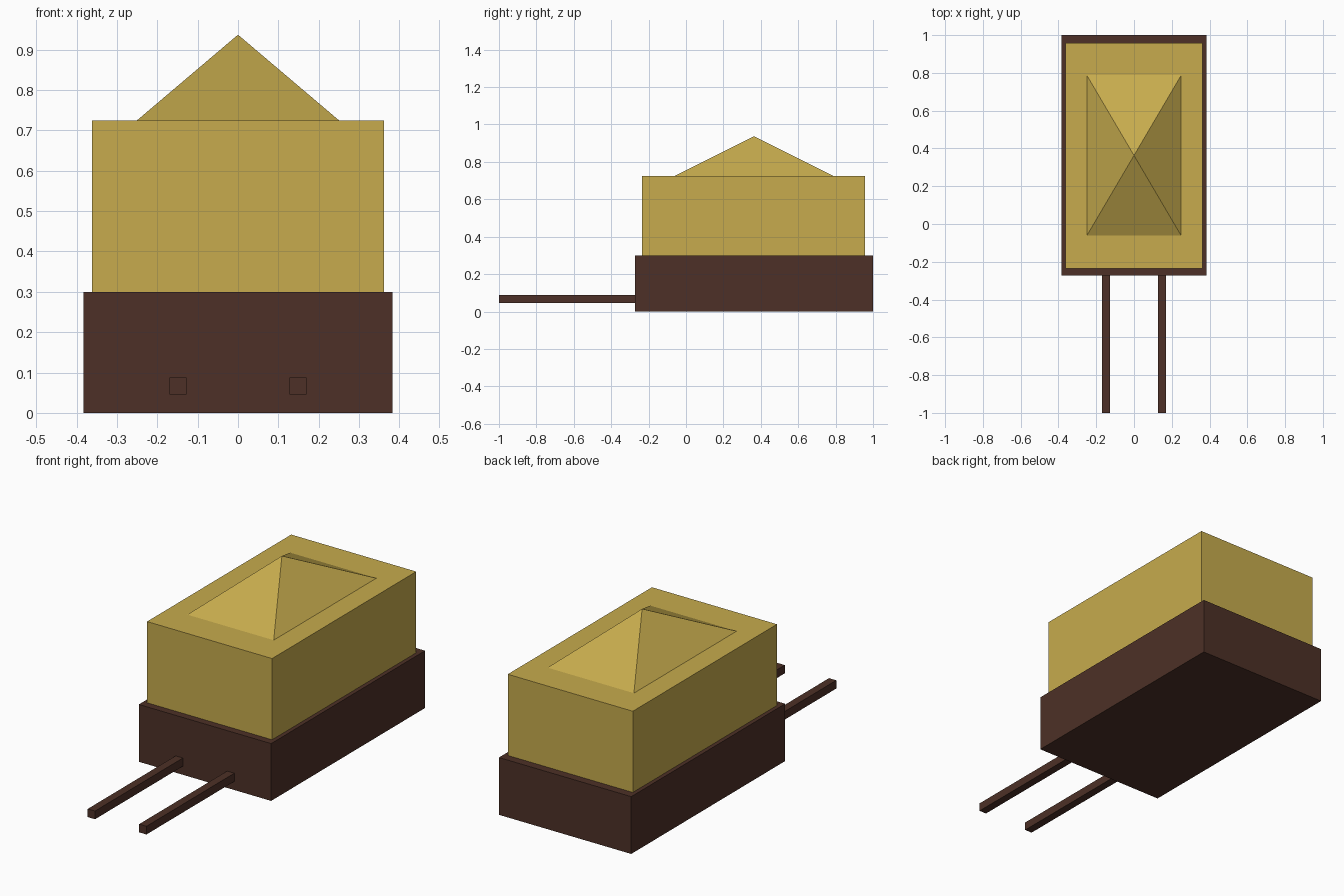
import bpy, bmesh

if "Cube" in bpy.data.objects:
    bpy.data.objects.remove(bpy.data.objects["Cube"])


def material(name, rgb):
    m = bpy.data.materials.new(name)
    m.diffuse_color = (*rgb, 1)
    m.use_nodes = True
    m.node_tree.nodes["Principled BSDF"].inputs["Base Color"].default_value = m.diffuse_color
    return m


wood = material("dark_brown_wood", (0.074, 0.030, 0.020))
straw = material("straw_yellow", (0.570, 0.410, 0.075))


def finish(name, bm, mat):
    bmesh.ops.recalc_face_normals(bm, faces=bm.faces)
    mesh = bpy.data.meshes.new(name)
    bm.to_mesh(mesh)
    bm.free()
    mesh.materials.append(mat)
    obj = bpy.data.objects.new(name, mesh)
    bpy.context.collection.objects.link(obj)


def box(name, lo, hi, mat):
    bm = bmesh.new()
    bmesh.ops.create_cube(bm, size=1)
    for v in bm.verts:
        v.co = [(a + b) / 2 + c * (b - a) for a, b, c in zip(lo, hi, v.co)]
    finish(name, bm, mat)


# Cart bed and the straw load on it
box("cart_bed", (-0.383, -0.273, 0), (0.383, 1.0, 0.30), wood)
box("straw_load", (-0.362, -0.235, 0.30), (0.362, 0.957, 0.725), straw)

# Pair of pulling shafts
for side, x in (("left", -0.149), ("right", 0.149)):
    box(side + "_shaft", (x - 0.021, -1.0, 0.045), (x + 0.021, -0.273, 0.088), wood)

# Pyramid heap on top
bm = bmesh.new()
base = [bm.verts.new((x, y, 0.725)) for x, y in
        ((-0.25, -0.062), (0.25, -0.062), (0.25, 0.788), (-0.25, 0.788))]
apex = bm.verts.new((0, 0.363, 0.937))
for i in range(4):
    bm.faces.new((base[i], base[(i + 1) % 4], apex))
finish("straw_heap", bm, straw)
